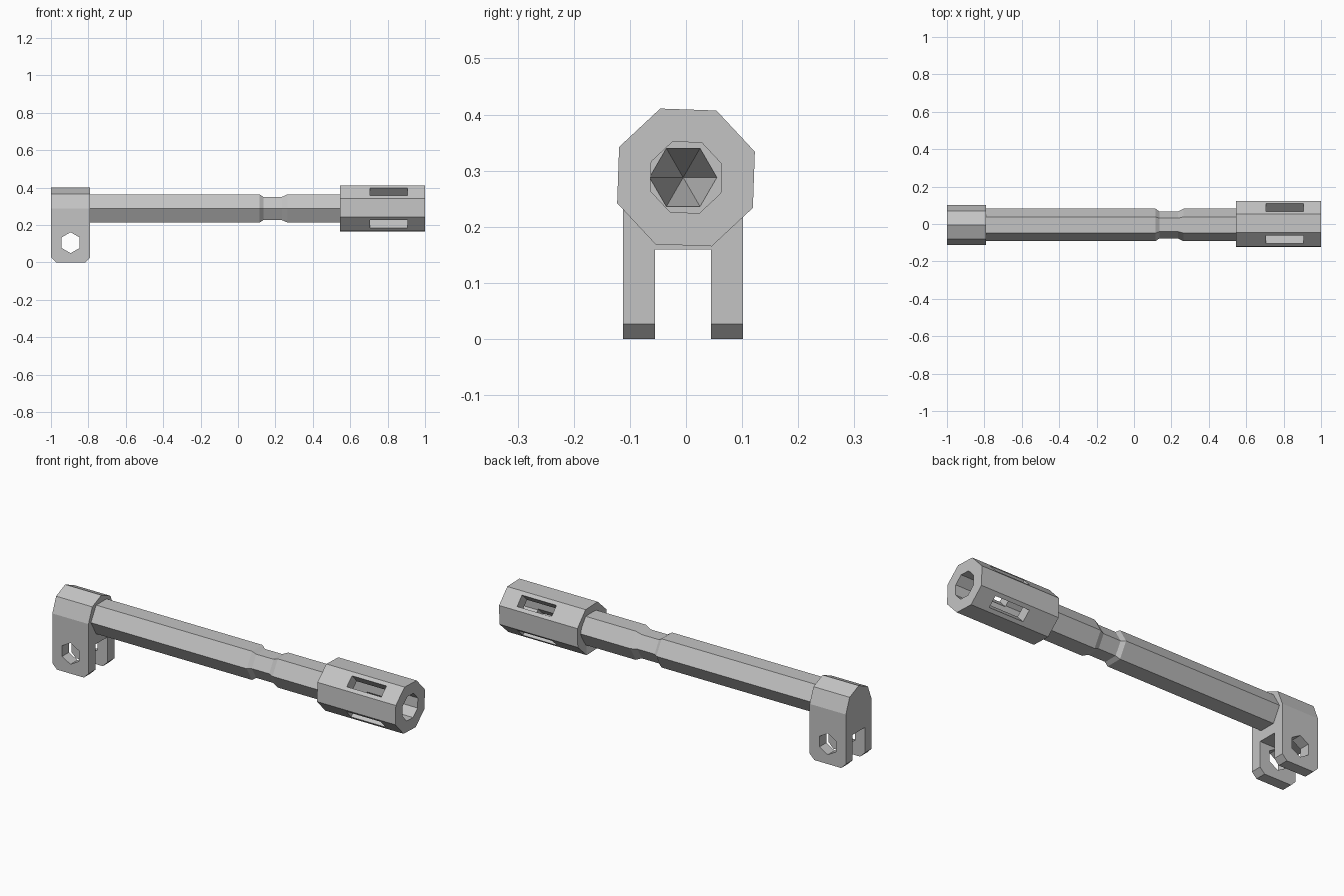
import bpy, bmesh
from math import sin, cos, pi, radians
from mathutils import Matrix

cube = bpy.data.objects.get("Cube")
if cube:
    bpy.data.objects.remove(cube, do_unlink=True)

metal = bpy.data.materials.new("light_grey_metal")
metal.use_nodes = True
GREY = (0.55, 0.55, 0.55, 1)
metal.diffuse_color = GREY
metal.node_tree.nodes["Principled BSDF"].inputs["Base Color"].default_value = GREY

AXIS_Z = 0.288


def make_object(name, bm):
    bmesh.ops.recalc_face_normals(bm, faces=bm.faces)
    mesh = bpy.data.meshes.new(name)
    bm.to_mesh(mesh)
    bm.free()
    mesh.materials.append(metal)
    obj = bpy.data.objects.new(name, mesh)
    bpy.context.scene.collection.objects.link(obj)
    return obj


def loft(name, rings, sides, start_angle, centre_y, closed=False):
    """Join polygon rings (x, radius) along the x axis."""
    bm = bmesh.new()
    loops = []
    for x, r in rings:
        angles = [radians(start_angle) + 2 * pi * i / sides for i in range(sides)]
        loops.append([bm.verts.new((x, centre_y + r * cos(a), AXIS_Z + r * sin(a)))
                      for a in angles])
    pairs = list(zip(loops, loops[1:]))
    if closed:
        pairs.append((loops[-1], loops[0]))
    else:
        bm.faces.new(loops[0])
        bm.faces.new(loops[-1])
    for a, b in pairs:
        for i in range(sides):
            j = (i + 1) % sides
            bm.faces.new((a[i], a[j], b[j], b[i]))
    bmesh.ops.remove_doubles(bm, verts=bm.verts, dist=0.0005)
    return make_object(name, bm)


def extrude_profile(name, points, vector):
    bm = bmesh.new()
    face = bm.faces.new([bm.verts.new(p) for p in points])
    new = bmesh.ops.extrude_face_region(bm, geom=[face])["geom"]
    bmesh.ops.translate(bm, vec=vector,
                        verts=[v for v in new if isinstance(v, bmesh.types.BMVert)])
    return make_object(name, bm)


def cut(target, cutter):
    cutter.hide_render = True
    mod = target.modifiers.new("cut", "BOOLEAN")
    mod.operation, mod.solver, mod.object = "DIFFERENCE", "EXACT", cutter
    bpy.context.view_layer.objects.active = target
    bpy.ops.object.modifier_apply(modifier=mod.name)
    bpy.data.objects.remove(cutter, do_unlink=True)


# Hexagonal rod with a narrowed neck and a tapered socket in its end
loft("rod", [(-0.82, 0.087), (0.115, 0.087), (0.135, 0.072), (0.235, 0.072),
             (0.265, 0.087), (0.6, 0.087), (0.6, 0.06), (0.26, 0.0001)][:7]
     + [(0.3, 0.0001)], 6, 0, -0.005).data.validate()

# Octagonal sleeve with an open bore
sleeve = loft("sleeve", [(0.545, 0.131), (1, 0.131), (1, 0.068), (0.56, 0.068)],
              8, 20.5, 0, closed=True)

# Slots through the diagonal faces of the sleeve
for angle in (43, 133):
    bm = bmesh.new()
    bmesh.ops.create_cube(bm, size=1)
    place = (Matrix.Translation((0.805, 0, AXIS_Z))
             @ Matrix.Rotation(radians(angle), 4, "X")
             @ Matrix.Diagonal((0.2, 0.4, 0.06, 1)))
    bmesh.ops.transform(bm, matrix=place, verts=bm.verts)
    cut(sleeve, make_object("slot_cutter", bm))

# Fork block with a faceted round top
MID_Y, HALF, X0, X1 = -0.005, 0.107, -1, -0.79
arch = [(X0, MID_Y - HALF, 0), (X0, MID_Y + HALF, 0)]
arch += [(X0, MID_Y + HALF * cos(i * pi / 4), AXIS_Z + (HALF + 0.004) * sin(i * pi / 4))
         for i in range(5)]
fork = extrude_profile("fork", arch, (X1 - X0, 0, 0))

# Gap between the fork legs
gap = [(X0 - 0.1, MID_Y + y, z) for y, z in
       ((-0.05, -0.1), (0.05, -0.1), (0.05, 0.16), (-0.05, 0.16))]
cut(fork, extrude_profile("gap_cutter", gap, (0.5, 0, 0)))

# Hexagonal pin hole through both legs
hole = [(-0.895 + 0.056 * sin(i * pi / 3), -0.3, 0.105 + 0.056 * cos(i * pi / 3))
        for i in range(6)]
cut(fork, extrude_profile("hole_cutter", hole, (0, 0.6, 0)))

# Clipped lower corners of the legs
for x, side in ((X0, 1), (X1, -1)):
    corner = [(x + side * dx, -0.3, z) for dx, z in
              ((-0.1, 0.127), (-0.1, -0.1), (0.127, -0.1))]
    cut(fork, extrude_profile("corner_cutter", corner, (0, 0.6, 0)))
